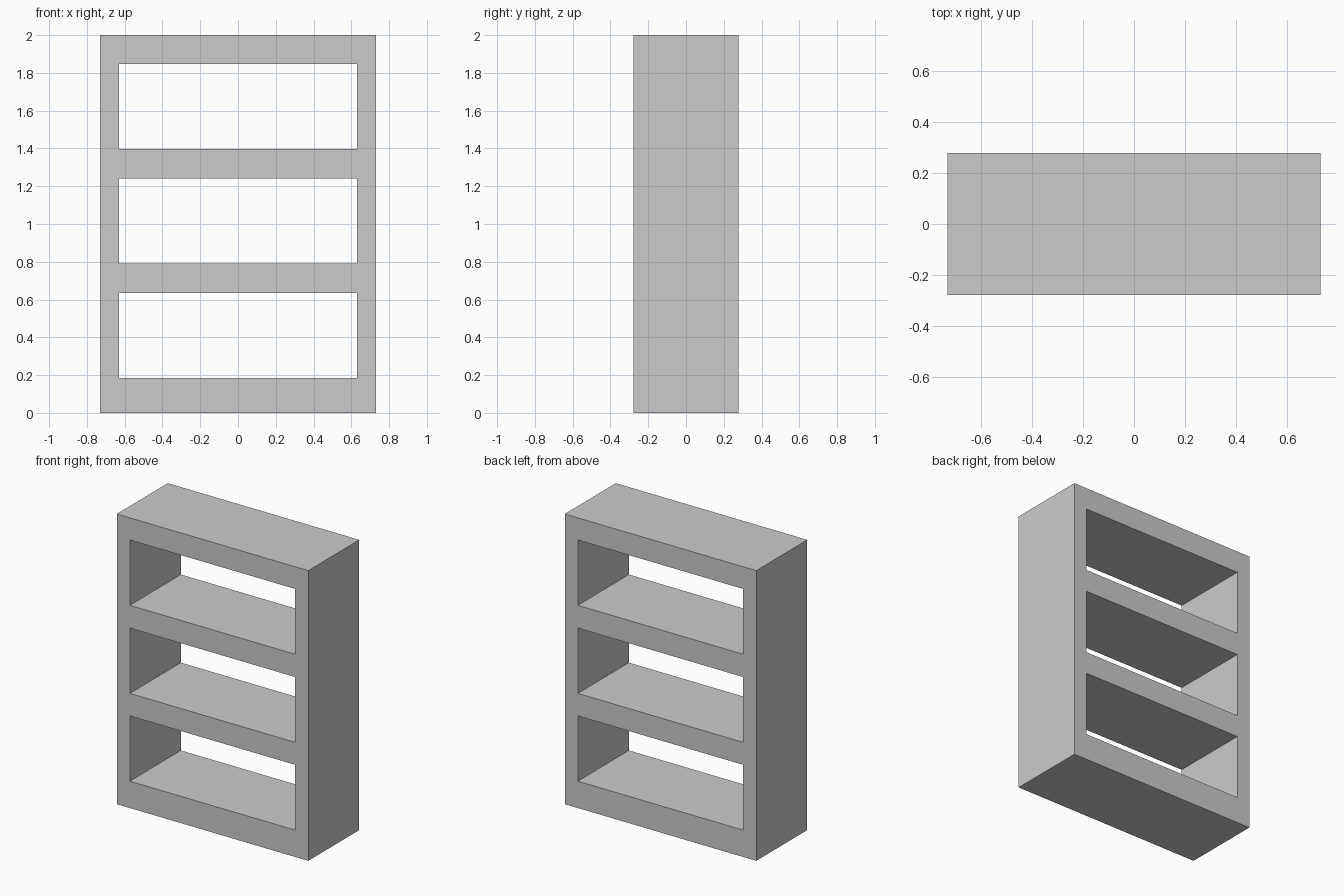
import bpy, bmesh
from mathutils import Vector

if "Cube" in bpy.data.objects:
    bpy.data.objects.remove(bpy.data.objects["Cube"])

# Grid lines of the frame: outer edges and the three openings
XS = [-0.73, -0.63, 0.63, 0.73]
ZS = [0.0, 0.185, 0.635, 0.79, 1.24, 1.397, 1.847, 2.0]
DEPTH = 0.555

bm = bmesh.new()

# Front profile: every grid cell except the openings
grid = [[bm.verts.new((x, -DEPTH / 2, z)) for x in XS] for z in ZS]
for j in range(len(ZS) - 1):
    for i in range(len(XS) - 1):
        if i == 1 and j % 2 == 1:
            continue  # open bay between shelves
        bm.faces.new((grid[j][i], grid[j][i + 1], grid[j + 1][i + 1], grid[j + 1][i]))

# Thicken the profile backwards into one solid case, keeping the front faces
ext = bmesh.ops.extrude_face_region(bm, geom=bm.faces[:], use_keep_orig=True)
back = [g for g in ext["geom"] if isinstance(g, bmesh.types.BMVert)]
bmesh.ops.translate(bm, verts=back, vec=Vector((0, DEPTH, 0)))
bmesh.ops.recalc_face_normals(bm, faces=bm.faces[:])

mesh = bpy.data.meshes.new("bookcase_frame")
bm.to_mesh(mesh)
bm.free()
bpy.context.collection.objects.link(bpy.data.objects.new("bookcase_frame", mesh))
